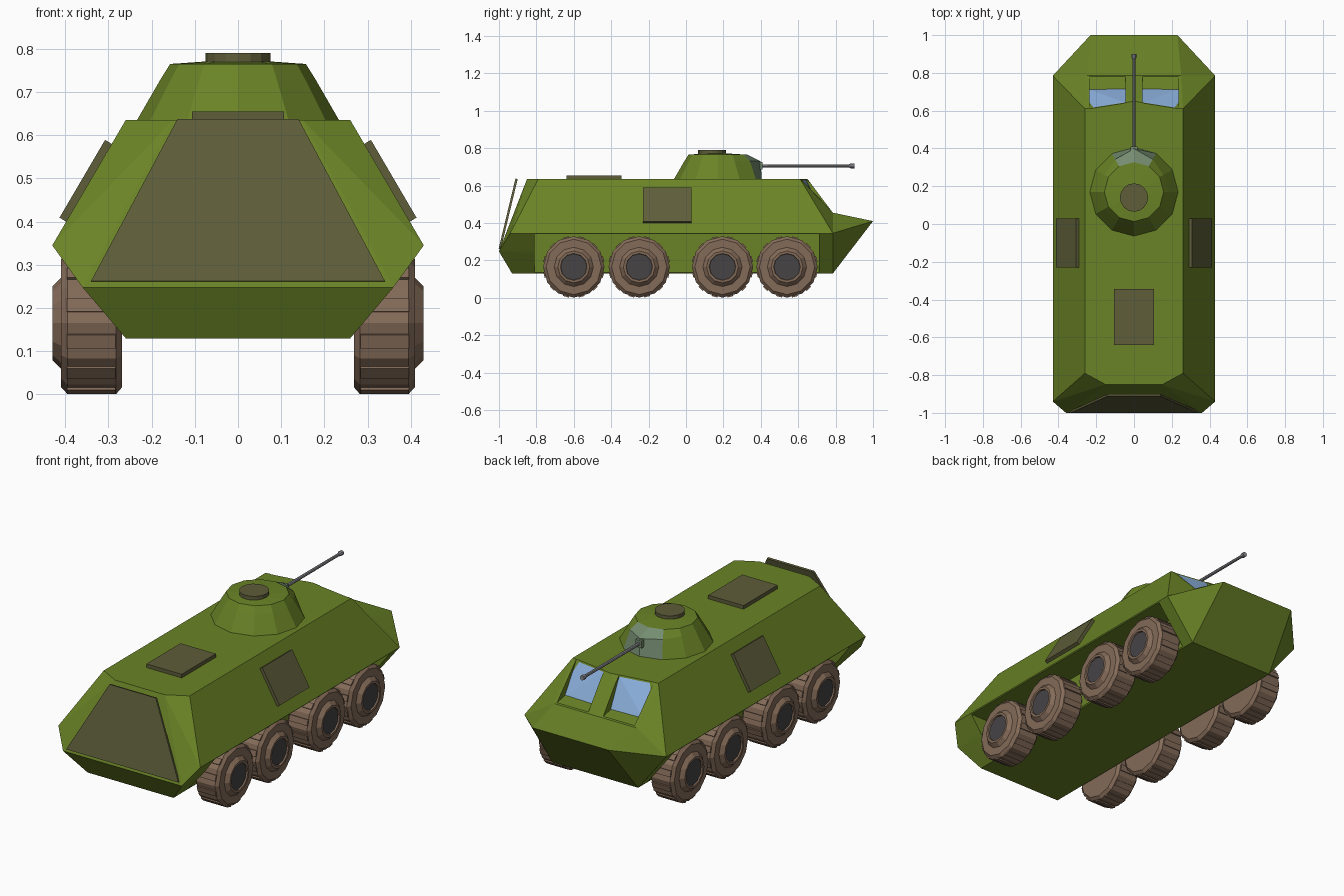
import bpy, bmesh, math
from mathutils import Vector, Matrix

if "Cube" in bpy.data.objects:
    bpy.data.objects.remove(bpy.data.objects["Cube"])


def mat(name, r, g, b):
    lin = [((c / 255 + 0.055) / 1.055) ** 2.4 for c in (r, g, b)]
    m = bpy.data.materials.new(name)
    m.diffuse_color = (*lin, 1)
    m.use_nodes = True
    m.node_tree.nodes["Principled BSDF"].inputs["Base Color"].default_value = m.diffuse_color
    return m


GREEN = mat("army green", 106, 131, 38)
OLIVE = mat("hatch olive", 94, 93, 58)
GREY_GREEN = mat("mantlet grey green", 116, 140, 112)
RUBBER = mat("tyre brown", 132, 107, 88)
HUB = mat("hub dark grey", 70, 67, 69)
GLASS = mat("window blue", 142, 178, 224)
METAL = mat("gun grey", 142, 143, 148)


def finish(name, bm, *mats):
    bmesh.ops.recalc_face_normals(bm, faces=bm.faces[:])
    me = bpy.data.meshes.new(name)
    bm.to_mesh(me)
    bm.free()
    for m in mats:
        me.materials.append(m)
    ob = bpy.data.objects.new(name, me)
    bpy.context.collection.objects.link(ob)
    return ob


def hull(name, pts, m):
    """Convex solid around a few points, with coplanar triangles merged."""
    bm = bmesh.new()
    for p in pts:
        bm.verts.new(p)
    bmesh.ops.convex_hull(bm, input=bm.verts[:])
    bmesh.ops.dissolve_limit(bm, angle_limit=0.01, verts=bm.verts[:], edges=bm.edges[:])
    return finish(name, bm, m)


def both(pts):
    return [(s * x, y, z) for x, y, z in pts for s in (1, -1)]


def plate(name, quad, thick, m):
    """Plate of given thickness; quad runs counter-clockwise seen from outside."""
    q = [Vector(p) for p in quad]
    n = (q[1] - q[0]).cross(q[2] - q[0]).normalized()
    return hull(name, q + [p + n * thick for p in q], m)


def lathe(bm, profile, n, frame, start=0.0):
    """Revolve (along, radius) rings about local z, capping both ends."""
    rings = []
    for a, r in profile:
        rings.append([bm.verts.new(frame @ Vector((
            r * math.cos(start + 2 * math.pi * i / n),
            r * math.sin(start + 2 * math.pi * i / n), a))) for i in range(n)])
    for A, B in zip(rings, rings[1:]):
        for i in range(n):
            j = (i + 1) % n
            bm.faces.new((A[i], A[j], B[j], B[i]))
    bm.faces.new(rings[0])
    return bm.faces.new(rings[-1])


# Hull: main body, then the wedge nose
FY = 0.785
section = [(0.25, FY, 0.455), (0.43, FY, 0.345), (0.26, FY, 0.13)]
body = hull("hull_body", both(section + [
    (0.26, 0.61, 0.635), (0.26, -0.79, 0.635), (0.15, -0.85, 0.635),
    (0.43, -0.94, 0.345), (0.36, -1.0, 0.248), (0.26, -0.93, 0.13)])
    + [(0, 0.65, 0.635)], GREEN)
hull("hull_nose", both(section + [(0.23, 1.0, 0.41)]), GREEN)

# Cut wheel wells and window recesses out of the body
cutters = []
for s in (1, -1):
    cutters.append(hull("well_cutter", [(s * x, y, z) for x in (0.265, 0.6)
                                        for y in (-0.81, 0.71) for z in (0.05, 0.34)], GREEN))
    win = [(0.045, 0.71, 0.476), (0.235, 0.705, 0.477), (0.235, 0.606, 0.645), (0.045, 0.636, 0.645)]
    front = [(x, 0.95, 0.426 if z < 0.5 else z) for x, y, z in win]
    cutters.append(hull("window_cutter", [(s * x, y, z) for x, y, z in win + front], GREEN))
    # Glass at the back of each recess
    w = [(s * x, y, min(z, 0.63)) for x, y, z in win]
    hull("window_glass", w + [(x, y + 0.006, z) for x, y, z in w], GLASS)
for c in cutters:
    c.hide_render = True
    md = body.modifiers.new("cut", 'BOOLEAN')
    md.operation, md.solver, md.object = 'DIFFERENCE', 'EXACT', c
bpy.context.view_layer.update()
dg = bpy.context.evaluated_depsgraph_get()
cut_mesh = bpy.data.meshes.new_from_object(body.evaluated_get(dg))
body.modifiers.clear()
body.data = cut_mesh
for c in cutters:
    bpy.data.objects.remove(c)

# Rear ramp, slightly ajar at the top
plate("rear_ramp", [(-0.34, -0.99, 0.26), (0.34, -0.99, 0.26),
                    (0.14, -0.9, 0.635), (-0.14, -0.9, 0.635)], 0.012, OLIVE)
# Side doors lying on the sloped flanks
for s in (1, -1):
    xlo, xhi = 0.43 - 0.586 * (0.40 - 0.345), 0.43 - 0.586 * (0.58 - 0.345)
    q = [(s * xlo, -0.23, 0.40), (s * xlo, 0.03, 0.40), (s * xhi, 0.03, 0.58), (s * xhi, -0.23, 0.58)]
    plate("side_door", q if s > 0 else q[::-1], 0.018, OLIVE)
# Roof hatch
plate("roof_hatch", [(-0.107, -0.64, 0.635), (0.107, -0.64, 0.635),
                     (0.107, -0.345, 0.635), (-0.107, -0.345, 0.635)], 0.02, OLIVE)

# Turret: twelve-sided, front pulled forward into a grey mantlet
bm = bmesh.new()
N = 12
rings = []
for z, r, pull in ((0.633, 0.235, (0, 0)), (0.73, 0.179, (0.05, 0.02)), (0.765, 0.157, (0, 0))):
    ring = []
    for i in range(N):
        rr = r + (pull[0] if i == 0 else pull[1] if i in (1, N - 1) else 0)
        a = math.pi / 2 + 2 * math.pi * i / N
        ring.append(bm.verts.new((rr * math.cos(a), 0.17 + rr * math.sin(a), z)))
    rings.append(ring)
for A, B in zip(rings, rings[1:]):
    for i in range(N):
        j = (i + 1) % N
        f = bm.faces.new((A[i], A[j], B[j], B[i]))
        f.material_index = 1 if i in (0, N - 1) else 0
top = bm.verts.new((0, 0.15, 0.776))
for i in range(N):
    bm.faces.new((rings[2][i], rings[2][(i + 1) % N], top))
bm.faces.new(rings[0])
finish("turret", bm, GREEN, GREY_GREEN)

bm = bmesh.new()
lathe(bm, [(0.765, 0.075), (0.79, 0.075)], 16, Matrix.Translation((0, 0.14, 0)))
finish("turret_hatch", bm, OLIVE)

# Gun barrel with muzzle and mount
bm = bmesh.new()
along_y = Matrix.Translation((0, 0, 0.705)) @ Matrix.Rotation(-math.pi / 2, 4, 'X')
lathe(bm, [(0.38, 0.009), (0.87, 0.008), (0.88, 0.013), (0.9, 0.013)], 8, along_y)
finish("gun_barrel", bm, METAL)
hull("gun_mount", [(x, y, z) for x in (-0.018, 0.018) for y in (0.36, 0.41)
                   for z in (0.685, 0.725)], GREY_GREEN)

# Wheels: twelve-sided tyres with tread lugs and dark hubs
R = 0.164
for s in (1, -1):
    for y in (-0.6, -0.25, 0.195, 0.54):
        bm = bmesh.new()
        frame = Matrix.Translation((0, y, 0.165)) @ Matrix.Rotation(s * math.pi / 2, 4, 'Y')
        cap = lathe(bm, [(0.268, 0.09), (0.268, 0.148), (0.282, R), (0.395, R), (0.41, 0.148),
                         (0.41, 0.105), (0.43, 0.085), (0.43, 0.072), (0.422, 0.07)], 12, frame)
        cap.material_index = 1
        for i in range(12):
            rot = Matrix.Rotation(math.radians(15 + 30 * i), 4, 'Z')
            m = frame @ rot @ Matrix.Translation((0.157, 0, 0.34)) @ Matrix.Diagonal((0.016, 0.032, 0.112, 1))
            bmesh.ops.create_cube(bm, size=1, matrix=m)
        finish("wheel", bm, RUBBER, HUB)
